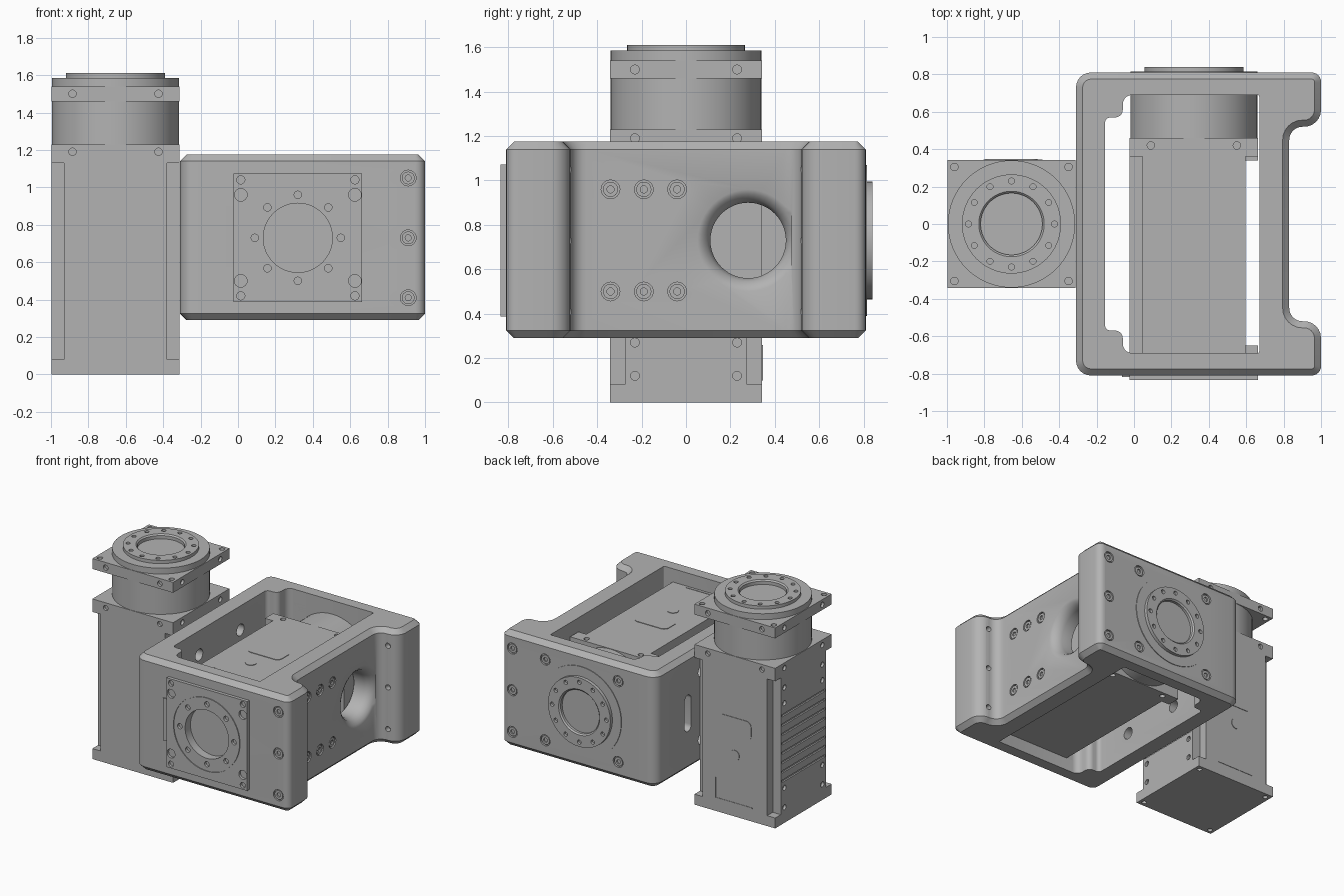
import bpy, bmesh
from math import pi, cos, sin
from mathutils import Vector, Matrix

if "Cube" in bpy.data.objects:
    bpy.data.objects.remove(bpy.data.objects["Cube"])

grey = bpy.data.materials.new("machined_grey")
grey.use_nodes = True
colour = (0.45, 0.45, 0.45, 1)
grey.diffuse_color = colour
grey.node_tree.nodes["Principled BSDF"].inputs["Base Color"].default_value = colour


def make(name, bm, matrix=Matrix()):
    bmesh.ops.remove_doubles(bm, verts=bm.verts, dist=1e-5)
    bmesh.ops.recalc_face_normals(bm, faces=bm.faces)
    bm.transform(matrix)
    mesh = bpy.data.meshes.new(name)
    bm.to_mesh(mesh)
    bm.free()
    mesh.materials.append(grey)
    obj = bpy.data.objects.new(name, mesh)
    bpy.context.collection.objects.link(obj)
    return obj


def box(lo, hi, matrix=Matrix()):
    bm = bmesh.new()
    bmesh.ops.create_cube(bm, size=1)
    lo, hi = Vector(lo), Vector(hi)
    for v in bm.verts:
        v.co = (lo + hi) / 2 + v.co * (hi - lo)
    return make("box", bm, matrix)


def lathe(profile, at=(0, 0, 0), axis=(0, 0, 1), steps=32):
    """Turn (radius, height) points about an axis; the ends close on the axis."""
    pts = [(0, profile[0][1]), *profile, (0, profile[-1][1])]
    bm = bmesh.new()
    vs = [bm.verts.new((r, 0, h)) for r, h in pts]
    es = [bm.edges.new(p) for p in zip(vs, vs[1:])]
    bmesh.ops.spin(bm, geom=vs + es, axis=(0, 0, 1), cent=(0, 0, 0),
                   angle=2 * pi, steps=steps, use_merge=True)
    turn = Vector((0, 0, 1)).rotation_difference(Vector(axis)).to_matrix().to_4x4()
    return make("turned", bm, Matrix.Translation(at) @ turn)


def rod(at, axis, r, depth, steps=16):
    """Cylinder reaching depth to both sides of a surface point."""
    return lathe([(r, -depth), (r, depth)], at, axis, steps)


def prism(points, radii, z0, z1, rim=0):
    """Extruded outline with rounded corners and an optional chamfered rim."""
    out = []
    n = len(points)
    for i, p in enumerate(points):
        p = Vector(p)
        a = (Vector(points[i - 1]) - p).normalized() * radii[i]
        b = (Vector(points[(i + 1) % n]) - p).normalized() * radii[i]
        for k in range(7):
            t = k / 6 * pi / 2
            out.append(p + a * (1 - sin(t)) + b * (1 - cos(t)))
    bm = bmesh.new()
    base = bm.faces.new([bm.verts.new((q.x, q.y, z0)) for q in out])
    top = bmesh.ops.extrude_face_region(bm, geom=[base])["geom"]
    bmesh.ops.translate(bm, verts=[g for g in top if isinstance(g, bmesh.types.BMVert)],
                        vec=(0, 0, z1 - z0))
    bmesh.ops.recalc_face_normals(bm, faces=bm.faces)
    if rim:
        edges = [e for e in bm.edges if abs(e.verts[0].co.z - e.verts[1].co.z) < 1e-6]
        bmesh.ops.bevel(bm, geom=edges, offset=rim, segments=1, affect='EDGES')
    return make("prism", bm)


def join(name, objs):
    bm = bmesh.new()
    for o in objs:
        bm.from_mesh(o.data)
        bpy.data.objects.remove(o)
    mesh = bpy.data.meshes.new(name)
    bm.to_mesh(mesh)
    bm.free()
    mesh.materials.append(grey)
    obj = bpy.data.objects.new(name, mesh)
    bpy.context.collection.objects.link(obj)
    return obj


def cut(obj, cutters):
    tool = join("cutter", cutters)
    tool.hide_render = True
    mod = obj.modifiers.new("cut", 'BOOLEAN')
    mod.operation, mod.solver, mod.object = 'DIFFERENCE', 'EXACT', tool
    bpy.context.view_layer.objects.active = obj
    bpy.ops.object.modifier_apply(modifier=mod.name)
    bpy.data.objects.remove(tool)


def ring(radius, count, start=0.0):
    return [(radius * cos(start + 2 * pi * i / count),
             radius * sin(start + 2 * pi * i / count)) for i in range(count)]


H = 0.343                      # half width of a drive housing
SIGNS = [(sx, sy) for sx in (-1, 1) for sy in (-1, 1)]


def drive(name, matrix, open_side):
    # Housing with corner channels, side fins and screw holes
    body = box((-H, -H, 0), (H, H, 1.23))
    tools = []
    for sx, sy in SIGNS:
        x, y = sorted((sx * 0.275, sx * 0.4)), sorted((sy * 0.275, sy * 0.4))
        tools.append(box((x[0], y[0], 0.08), (x[1], y[1], 1.13)))
        tools.append(rod((sx * 0.305, sy * 0.305, 0), (0, 0, 1), 0.018, 0.03))
        tools.append(rod((sx * 0.23, sy * H, 1.19), (0, 1, 0), 0.02, 0.02))
        for z in (0.12, 0.27, 0.92, 1.04, 1.19):
            tools.append(rod((sx * H, sy * 0.23, z), (1, 0, 0), 0.02, 0.02))
    for sx in (-1, 1):
        for i in range(8):
            z = 0.32 + i * 0.072
            tools.append(box((sx * H - 0.012, -0.26, z), (sx * H + 0.012, 0.26, z + 0.018)))
    cut(body, tools)
    if open_side:
        cut(body, [box((-0.4, -0.4, 0.12), (-0.275, 0.4, 1.11))])

    # Turned gearbox and output flange
    head = lathe([(0.34, 1.2), (0.34, 1.585), (0.265, 1.585), (0.265, 1.61), (0.175, 1.61),
                  (0.165, 1.6), (0.165, 1.575)], steps=64)
    cut(head, [rod((x, y, 1.61), (0, 0, 1), 0.016, 0.02) for x, y in ring(0.23, 12)])

    # Square mounting plate
    plate = box((-H, -H, 1.46), (H, H, 1.54))
    tools = [rod((sx * 0.305, sy * 0.305, 1.5), (0, 0, 1), 0.02, 0.06) for sx, sy in SIGNS]
    for sx, sy in SIGNS:
        tools.append(rod((sx * 0.23, sy * H, 1.5), (0, 1, 0), 0.02, 0.02))
        tools.append(rod((sx * H, sy * 0.23, 1.5), (1, 0, 0), 0.02, 0.02))
    cut(plate, tools)

    # Label, button and corner line on the marked face
    label = prism([(-0.14, 0.61), (0.14, 0.61), (0.14, 0.76), (-0.14, 0.76)], [0.04] * 4, 0, 0.004)
    label.data.transform(Matrix.Translation((0, H + 0.004, 0)) @ Matrix.Rotation(pi / 2, 4, 'X'))
    button = rod((0, H, 0.47), (0, 1, 0), 0.04, 0.004, 24)
    marks = [box((0.16, H - 0.01, 0.1), (0.166, H + 0.003, 0.26)),
             box((-0.15, H - 0.01, 0.1), (0.16, H + 0.003, 0.106))]
    parts = {"housing": body, "gearbox": head, "mounting_plate": plate,
             "label": label, "button": button, "corner_line": join("line", marks)}
    for part, obj in parts.items():
        obj.name = name + "_" + part
        obj.data.transform(matrix)


# Upright drive, and a second one lying along y inside the frame
drive("upright_drive", Matrix.Translation((-0.655, 0, 0)), False)
lying = Matrix(((-1, 0, 0, 0.32), (0, 0, 1, -0.77), (0, 1, 0, 0.73), (0, 0, 0, 1)))
drive("lying_drive", lying, True)

# Frame: rounded C outline with an open middle
outline = [(-0.31, -0.81), (1, -0.81), (1, -0.52), (0.83, -0.52),
           (0.83, 0.52), (1, 0.52), (1, 0.81), (-0.31, 0.81)]
frame = prism(outline, [0.08, 0.05, 0.09, 0.07, 0.07, 0.09, 0.05, 0.08], 0.29, 1.175, 0.035)
frame.name = "frame"
opening = [(-0.155, -0.57), (-0.06, -0.57), (-0.06, -0.69), (0.67, -0.69),
           (0.67, 0.69), (-0.06, 0.69), (-0.06, 0.57), (-0.155, 0.57)]
cut(frame, [prism(opening, [0.03, 0.04, 0.05, 0.01, 0.01, 0.05, 0.04, 0.03], 0, 1.5)])

# Frame holes: front bore, flared side window, wall slot and wall holes
tools = [rod((0.32, -0.75, 0.73), (0, 1, 0), 0.185, 0.1, 48),
         lathe([(0.17, -0.2), (0.17, -0.07), (0.185, -0.03), (0.21, -0.008), (0.24, 0.005)],
               (0.83, 0.28, 0.73), (1, 0, 0), 48)]
slot = prism([(-0.14, -0.04), (0.14, -0.04), (0.14, 0.04), (-0.14, 0.04)], [0.04] * 4, -0.2, 0.2)
slot.data.transform(Matrix.Translation((-0.23, 0.42, 0.73)) @ Matrix.Rotation(pi / 2, 4, 'Y'))
tools.append(slot)
for sy, sz in SIGNS:
    tools.append(rod((-0.23, sy * 0.25, 0.73 + sz * 0.26), (1, 0, 0), 0.045, 0.15))
for sy in (-1, 1):
    for z in (0.41, 0.73, 1.05):
        tools.append(rod((0.91, sy * 0.52, z), (0, 1, 0), 0.02, 0.04))

# Recessed socket bolts on the front, back and side
spots = [((0.91, sy * 0.81, z), (0, sy, 0)) for sy in (-1, 1) for z in (0.41, 0.73, 1.05)]
spots += [((0.32 + sx * 0.31, 0.81, 0.73 + sz * 0.31), (0, 1, 0)) for sx, sz in SIGNS]
spots += [((0.83, y, z), (1, 0, 0)) for y in (-0.34, -0.19, -0.04) for z in (0.5, 0.96)]
tools += [rod(at, axis, 0.042, 0.015, 24) for at, axis in spots]
cut(frame, tools)
bolt = [(0.034, -0.02), (0.034, -0.004), (0.016, -0.004), (0.016, -0.014)]
join("frame_bolts", [lathe(bolt, at, axis, 24) for at, axis in spots])

# Front cover with bore, ring groove and screw holes
cover = box((0.32 - H, -0.835, 0.73 - H), (0.32 + H, -0.8, 0.73 + H))
cover.name = "front_cover"
face = (0.32, -0.835, 0.73)
tools = [rod(face, (0, 1, 0), 0.185, 0.1, 48)]
tools += [rod((0.32 + x, -0.835, 0.73 + z), (0, 1, 0), 0.02, 0.02) for x, z in ring(0.23, 8)]
for sx, sz in SIGNS:
    tools.append(rod((0.32 + sx * 0.305, -0.835, 0.73 + sz * 0.23), (0, 1, 0), 0.034, 0.02))
    tools.append(rod((0.32 + sx * 0.305, -0.835, 0.73 + sz * 0.31), (0, 1, 0), 0.022, 0.02))
cut(cover, tools)
groove = lathe([(0.284, -0.006), (0.284, 0.006)], face, (0, 1, 0), 64)
cut(groove, [rod(face, (0, 1, 0), 0.278, 0.02, 64)])
cut(cover, [groove])

# Small tab beside the cover
tab = box((-0.065, -0.818, 0.575), (-0.023, -0.8, 0.9))
tab.name = "cover_tab"

bpy.ops.object.select_all(action='DESELECT')
for obj in bpy.context.scene.objects:
    if obj.type == 'MESH':
        obj.select_set(True)
        bpy.context.view_layer.objects.active = obj
bpy.ops.object.shade_smooth_by_angle(angle=0.5)
